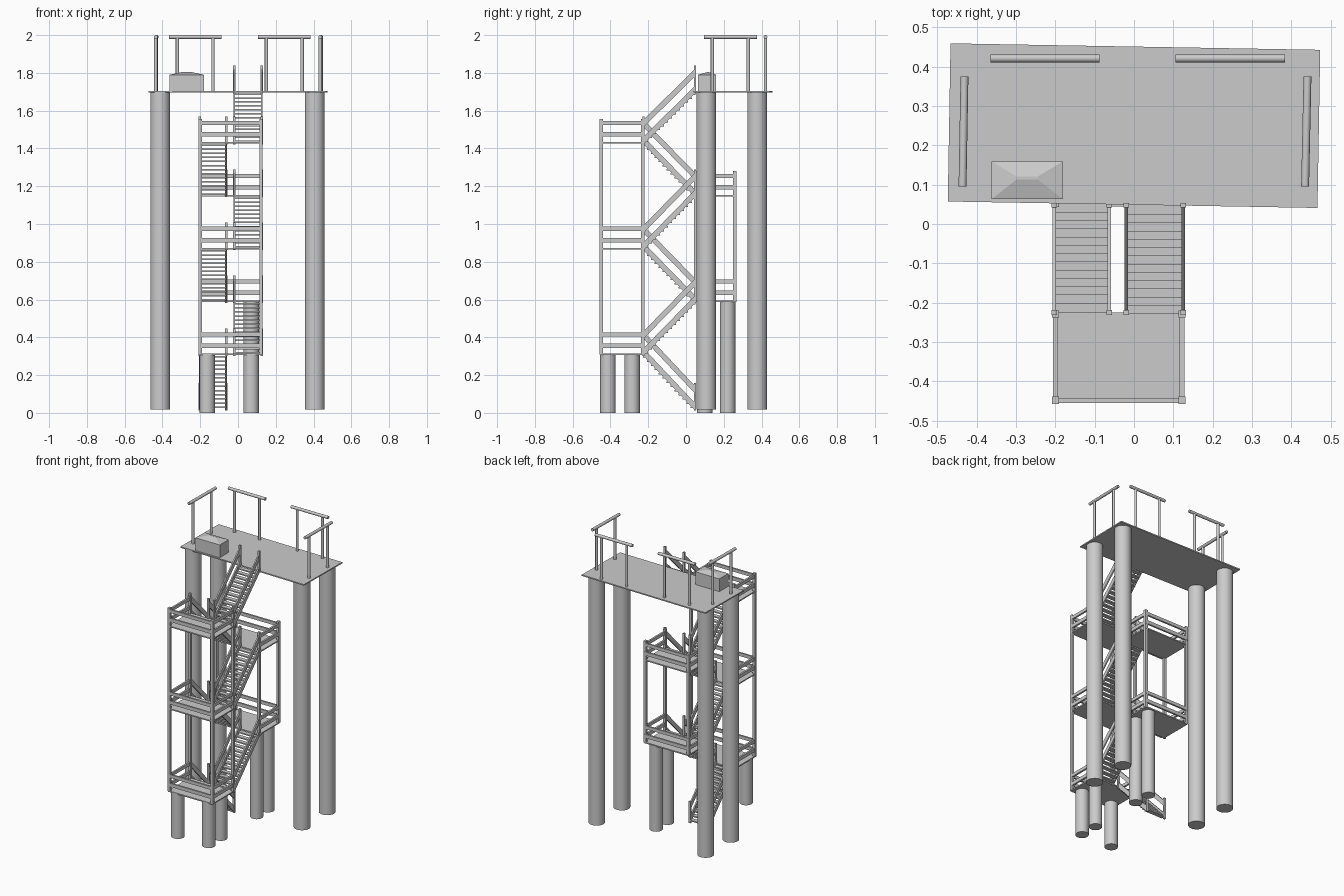
import bpy, bmesh, math
from mathutils import Matrix, Vector

if "Cube" in bpy.data.objects:
    bpy.data.objects.remove(bpy.data.objects["Cube"])


def finish(name, bm, smooth=False):
    bmesh.ops.recalc_face_normals(bm, faces=bm.faces)
    me = bpy.data.meshes.new(name)
    bm.to_mesh(me)
    bm.free()
    ob = bpy.data.objects.new(name, me)
    bpy.context.collection.objects.link(ob)
    if smooth:
        bpy.context.view_layer.objects.active = ob
        ob.select_set(True)
        bpy.ops.object.shade_smooth_by_angle()
        ob.select_set(False)
    return ob


def add_box(bm, x, y, z):
    # axis-aligned box from (min, max) pairs
    size = (x[1] - x[0], y[1] - y[0], z[1] - z[0])
    mid = ((x[0] + x[1]) / 2, (y[0] + y[1]) / 2, (z[0] + z[1]) / 2)
    m = Matrix.Translation(mid) @ Matrix.Diagonal((*size, 1))
    return bmesh.ops.create_cube(bm, size=1, matrix=m)["verts"]


def add_rod(bm, a, b, r, sides):
    a, b = Vector(a), Vector(b)
    d = b - a
    m = Matrix.Translation((a + b) / 2) @ d.to_track_quat('Z', 'Y').to_matrix().to_4x4()
    bmesh.ops.create_cone(bm, cap_ends=True, segments=sides, radius1=r, radius2=r,
                          depth=d.length, matrix=m)


def add_slope(bm, x, w, y0, z0, y1, z1, h):
    # sloping board with plumb-cut ends, h tall
    ring = [[bm.verts.new((x + s * w / 2, y, z)) for y, z in
             ((y0, z0), (y1, z1), (y1, z1 + h), (y0, z0 + h))] for s in (-1, 1)]
    bm.faces.new(ring[0])
    bm.faces.new(ring[1])
    for i in range(4):
        j = (i + 1) % 4
        bm.faces.new((ring[0][i], ring[0][j], ring[1][j], ring[1][i]))


# Upper deck, slightly turned
DECK = 1.70
bm = bmesh.new()
add_box(bm, (-.47, .47), (-.201, .201), (-.005, .003))
deck = finish("upper_deck", bm)
deck.location = (0, .25, DECK)
deck.rotation_euler.z = math.radians(-1)

# Main pillars
for i, (x, y) in enumerate([(x, y) for x in (-.412, .406) for y in (.108, .377)]):
    bm = bmesh.new()
    add_rod(bm, (x, y, .017), (x, y, DECK - .003), .052, 32)
    finish(f"main_pillar_{i + 1}", bm, True)

# Short pillars below the lowest landings
for i, (x, y, top) in enumerate([(-.163, -.413, .31), (.07, -.413, .31), (.07, -.285, .31),
                                 (.07, .10, .59), (.07, .22, .59)]):
    bm = bmesh.new()
    add_rod(bm, (x, y, 0), (x, y, top), .041, 32)
    finish(f"landing_pillar_{i + 1}", bm, True)

# Deck guard rails: two posts and a bar each
for i, (a, b) in enumerate([((-.365, .421), (-.088, .421)), ((.106, .421), (.384, .421)),
                            ((-.436, .095), (-.431, .375)), ((.435, .095), (.441, .375))]):
    bm = bmesh.new()
    va, vb = Vector((*a, 1.99)), Vector((*b, 1.99))
    add_rod(bm, va, vb, .01, 16)
    for t in (.16, .84):
        p = va.lerp(vb, t)
        add_rod(bm, (p.x, p.y, DECK), p, .009, 16)
    finish(f"deck_guard_rail_{i + 1}", bm, True)

# Storage box with a low hipped lid
bm = bmesh.new()
add_box(bm, (-.362, -.181), (.063, .159), (DECK, 1.79))
lid = add_box(bm, (-.362, -.181), (.063, .159), (1.79, 1.804))
for v in lid:
    if v.co.z > 1.8:
        v.co.x = -.2715 + (v.co.x + .2715) * .3
        v.co.y = .117 + (v.co.y - .111) * .08
finish("roof_box", bm)

# Landings with rails on the three outer sides
XL, XR, T = -.206, .128, .012
landings = [(.31, -.455, -.225, -1), (.87, -.455, -.225, -1), (1.43, -.455, -.225, -1),
            (.59, .045, .268, 1), (1.15, .045, .268, 1)]
for i, (z, y0, y1, side) in enumerate(landings):
    bm = bmesh.new()
    add_box(bm, (XL, XR), (y0, y1), (z - .004, z + .004))
    finish(f"landing_{i + 1}", bm)
    bm = bmesh.new()
    outer = (y0, y0 + T) if side < 0 else (y1 - T, y1)
    for lo, hi in ((.033, .057), (.094, .116)):
        add_box(bm, (XL, XR), outer, (z + lo, z + hi))
        for x in (XL, XR - T):
            add_box(bm, (x, x + T), (y0, y1), (z + lo, z + hi))
    finish(f"landing_rail_{i + 1}", bm)

# Slim corner posts joining the landings
for name, ys, z0, z1 in (("front", (-.448, -.229), .31, 1.555),
                         ("back", (.052, .258), .59, 1.28)):
    bm = bmesh.new()
    for x in (XL + .006, XR - .006):
        for y in ys:
            add_box(bm, (x - .009, x + .009), (y - .009, y + .009), (z0, z1))
    finish(f"{name}_corner_posts", bm)

# Six stair flights, alternating left and right
Y_FRONT, Y_BACK, STEPS = -.225, .048, 13
levels = [.02, .31, .59, .87, 1.15, 1.43, DECK]
for i in range(6):
    z0, z1 = levels[i], levels[i + 1]
    left = i % 2 == 0
    xa, xb = (-.203, -.063) if left else (-.02, .125)
    ya, yb = (Y_BACK, Y_FRONT) if left else (Y_FRONT, Y_BACK)

    # open treads
    bm = bmesh.new()
    for k in range(STEPS):
        t = (k + .5) / STEPS
        y, z = ya + (yb - ya) * t, z0 + (z1 - z0) * t
        add_box(bm, (xa, xb), (y - .014, y + .014), (z - .006, z + .002))
    finish(f"stair_treads_{i + 1}", bm)

    # stringers, handrails and end posts
    bm = bmesh.new()
    for x in (xa, xb):
        add_slope(bm, x, .009, ya, z0 - .008, yb, z1 - .008, .04)
        add_slope(bm, x, .009, ya, z0 + .082, yb, z1 + .082, .04)
        for y, z in ((ya, z0), (yb, z1)):
            add_box(bm, (x - .007, x + .007), (y - .006, y + .006), (z - .008, z + .138))
    finish(f"stair_sides_{i + 1}", bm)
